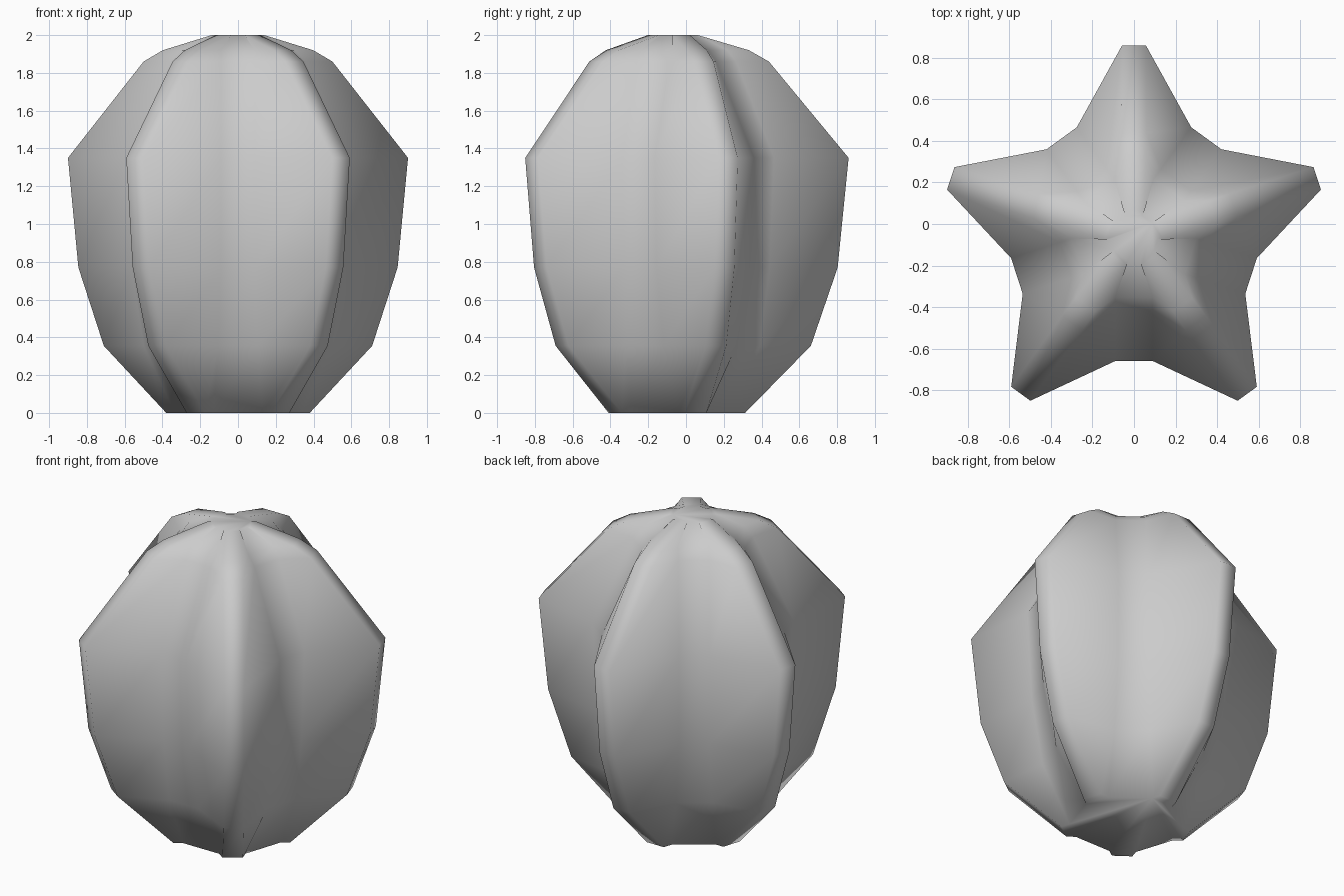
import bpy, bmesh, math

if "Cube" in bpy.data.objects:
    bpy.data.objects.remove(bpy.data.objects["Cube"])

CENTRE_Y = -0.067
# each level: z, tip radius, tip half width, valley radius, valley half width
LEVELS = [
    (0.00, 0.38, 0.060, 0.31, 0.13),
    (0.355, 0.728, 0.058, 0.49, 0.105),
    (0.77, 0.870, 0.057, 0.565, 0.09),
    (1.35, 0.928, 0.057, 0.593, 0.09),
    (1.86, 0.506, 0.060, 0.345, 0.09),
    (1.92, 0.400, 0.057, 0.287, 0.09),
    (2.00, 0.130, 0.050, 0.110, 0.03),
]


def star_ring(bm, z, tip_r, tip_w, valley_r, valley_w):
    """Five blunt tips alternating with five flat valleys."""
    ring = []
    for i in range(10):
        a = math.radians(90 + 36 * i)
        r, w = (tip_r, tip_w) if i % 2 == 0 else (valley_r, valley_w)
        for s in (-w, w):
            ring.append(bm.verts.new((r * math.cos(a) - s * math.sin(a),
                                      r * math.sin(a) + s * math.cos(a) + CENTRE_Y, z)))
    return ring


# ribbed star-shaped body
bm = bmesh.new()
rings = [star_ring(bm, *level) for level in LEVELS]
for low, high in zip(rings, rings[1:]):
    for i in range(20):
        j = (i + 1) % 20
        bm.faces.new((low[i], low[j], high[j], high[i]))
bm.faces.new(rings[0][::-1])
bm.faces.new(rings[-1])
bmesh.ops.recalc_face_normals(bm, faces=bm.faces)
mesh = bpy.data.meshes.new("star_fruit_body")
bm.to_mesh(mesh)
bm.free()
body = bpy.data.objects.new("star_fruit_body", mesh)
bpy.context.collection.objects.link(body)

# smooth skin with a crisp base edge
bpy.context.view_layer.objects.active = body
body.select_set(True)
bpy.ops.object.shade_smooth_by_angle(angle=math.radians(75))
